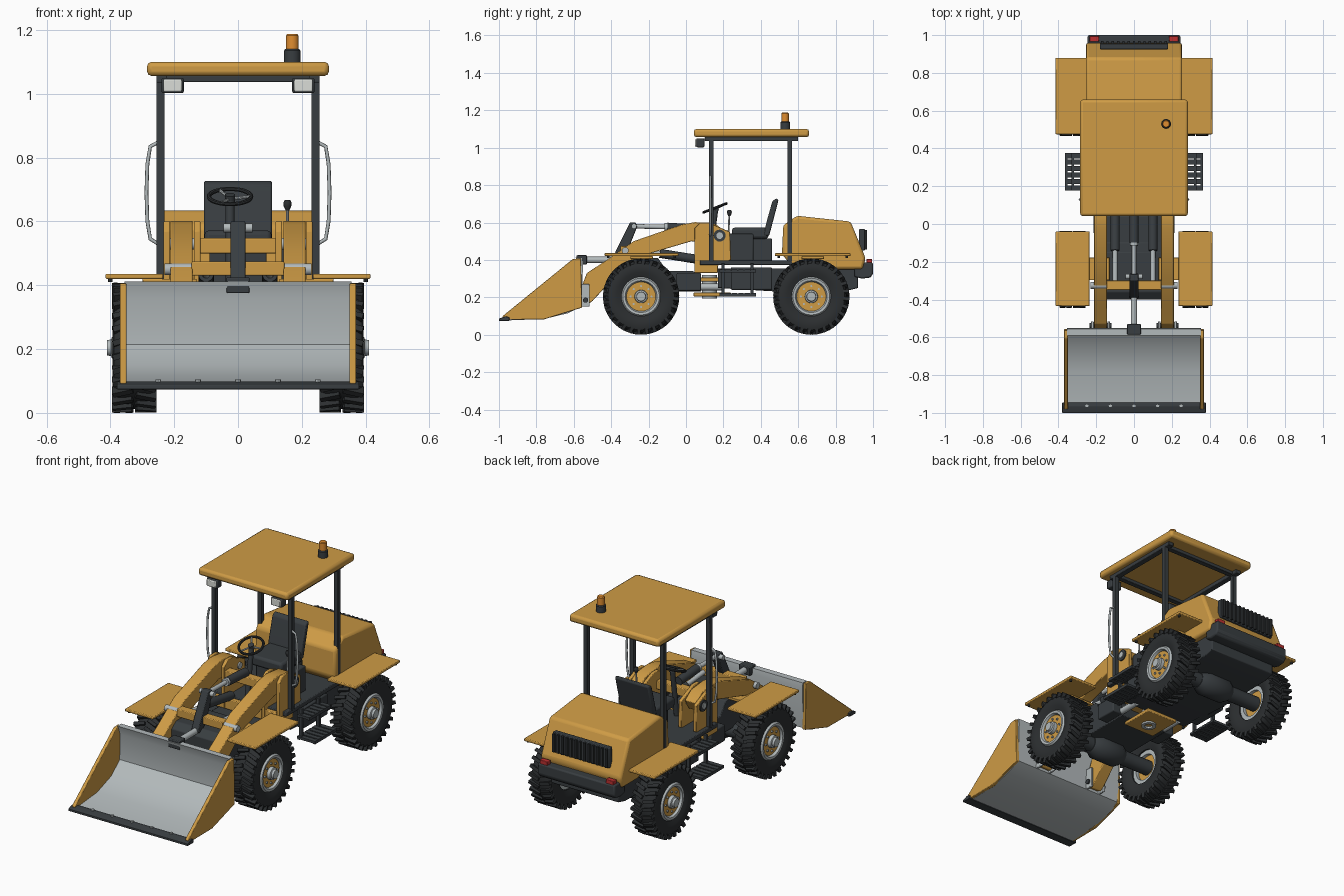
import bpy, bmesh, math
from mathutils import Vector, Matrix

def material(name, c):
    m = bpy.data.materials.new(name)
    m.diffuse_color = (*c, 1)
    return m

YEL = material("yellow_paint", (0.62, 0.33, 0.06))
DARK = material("dark_paint", (0.04, 0.047, 0.052))
RUB = material("rubber", (0.025, 0.028, 0.03))
GREY = material("bare_steel", (0.45, 0.49, 0.5))
LAMP = material("lamp_glass", (0.7, 0.72, 0.68))
ORG = material("beacon_orange", (0.75, 0.27, 0.03))
RED = material("tail_red", (0.5, 0.03, 0.03))

def finish(bm, name, mat, bevel=0, mirror=False):
    bmesh.ops.recalc_face_normals(bm, faces=bm.faces)
    for f in bm.faces:
        f.smooth = True
    for e in bm.edges:
        e.smooth = e.calc_face_angle(0) < 0.6
    me = bpy.data.meshes.new(name)
    bm.to_mesh(me)
    bm.free()
    me.materials.append(mat)
    ob = bpy.data.objects.new(name, me)
    bpy.context.collection.objects.link(ob)
    if bevel:
        b = ob.modifiers.new("bevel", 'BEVEL')
        b.width, b.segments, b.limit_method = bevel, 2, 'ANGLE'
    if mirror:
        ob.modifiers.new("mirror", 'MIRROR').use_mirror_merge = False
    return ob

def add_box(bm, x, y, z):
    lo, hi = Vector((x[0], y[0], z[0])), Vector((x[1], y[1], z[1]))
    bmesh.ops.create_cube(bm, size=1, matrix=Matrix.Translation((lo + hi) / 2) @ Matrix.Diagonal((*(hi - lo), 1)))

def box(name, x, y, z, mat, bevel=0.004, mirror=False):
    bm = bmesh.new()
    add_box(bm, x, y, z)
    return finish(bm, name, mat, bevel, mirror)

def prism(name, pts, x0, x1, mat, bevel=0.004, mirror=False):
    """Extrude a (y, z) outline along x."""
    bm = bmesh.new()
    f = bm.faces.new([bm.verts.new((x0, y, z)) for y, z in pts])
    g = bmesh.ops.extrude_face_region(bm, geom=[f])["geom"]
    bmesh.ops.translate(bm, vec=(x1 - x0, 0, 0), verts=[v for v in g if isinstance(v, bmesh.types.BMVert)])
    return finish(bm, name, mat, bevel, mirror)

def lathe(name, prof, c, axis, mat, n=32, closed=False, mirror=False):
    """Revolve a (radius, height) profile round an axis through c."""
    bm = bmesh.new()
    q = Vector(axis).to_track_quat('Z', 'Y')
    rings = [[bm.verts.new(Vector(c) + q @ Vector((r * math.cos(math.tau * i / n), r * math.sin(math.tau * i / n), h)))
              for i in range(n)] for r, h in prof]
    for a, b in list(zip(rings, rings[1:])) + ([(rings[-1], rings[0])] if closed else []):
        for i in range(n):
            bm.faces.new((a[i], a[(i + 1) % n], b[(i + 1) % n], b[i]))
    if not closed:
        bm.faces.new(rings[0])
        bm.faces.new(rings[-1])
    return finish(bm, name, mat, 0, mirror)

def rod(name, p, q, r, mat, mirror=False, n=20):
    d = Vector(q) - Vector(p)
    return lathe(name, [(r, 0), (r, d.length)], p, d, mat, n, mirror=mirror)

# Wheels: tyre, lugs, rim, disc, hub and bolts
R = 0.204
for end, wy in (("front", -0.24), ("rear", 0.67)):
    half = [(0.10, 0.272), (0.13, 0.26), (0.158, 0.256), (0.178, 0.262), (0.188, 0.275), (0.192, 0.3)]
    tyre = half + [(r, 0.65 - x) for r, x in reversed(half)]
    c = (0, wy, R)
    lathe(end + "_tyre", tyre, c, (1, 0, 0), RUB, 48, True, True)
    bm = bmesh.new()
    for i in range(56):
        s = 1 if i % 2 else -1
        bmesh.ops.create_cube(bm, size=1, matrix=Matrix.Translation(c) @ Matrix.Rotation(math.tau * i / 56, 4, 'X')
                              @ Matrix.Translation((0.325 + s * 0.036, 0, 0.188)) @ Matrix.Rotation(-s * 0.3, 4, 'Z')
                              @ Matrix.Diagonal((0.064, 0.018, 0.031, 1)))
    finish(bm, end + "_tyre_lugs", RUB, 0, True)
    lathe(end + "_rim", [(0.105, 0.28), (0.105, 0.38), (0.098, 0.39), (0.085, 0.388), (0.076, 0.37), (0.076, 0.28)],
          c, (1, 0, 0), GREY, 40, True, True)
    rod(end + "_wheel_disc", (0.3, wy, R), (0.376, wy, R), 0.078, YEL, True, 40)
    lathe(end + "_hub", [(0.036, 0.37), (0.034, 0.395), (0.026, 0.398), (0.024, 0.41)], c, (1, 0, 0), GREY, 24, mirror=True)
    for i in range(8):
        a = math.tau * i / 8
        y, z = wy + 0.056 * math.cos(a), R + 0.056 * math.sin(a)
        rod(end + "_wheel_bolt", (0.37, y, z), (0.384, y, z), 0.006, GREY, True, 6)
    rod(end + "_axle", (-0.3, wy, R), (0.3, wy, R), 0.042, DARK)
    lathe(end + "_differential", [(0.045, -0.11), (0.07, -0.07), (0.07, 0.07), (0.045, 0.11)], c, (1, 0, 0), DARK)

# Fenders
for end, ys, xi in (("front", (-0.435, -0.04), 0.235), ("rear", (0.475, 0.88), 0.235)):
    box(end + "_fender", (xi, 0.415), ys, (0.42, 0.436), YEL, 0.004, True)
    m = sum(ys) / 2
    box(end + "_fender_bracket", (0.13, 0.3), (m - 0.06, m + 0.06), (0.405, 0.42), YEL, 0.003, True)
    for y in (ys[0] + 0.02, ys[1] - 0.02):
        rod(end + "_fender_bolt", (0.4, y, 0.41), (0.4, y, 0.42), 0.007, DARK, True, 8)

# Chassis halves, joint and counterweight
prism("front_chassis", [(-0.4, 0.26), (-0.36, 0.23), (0.08, 0.23), (0.08, 0.3), (0.04, 0.34), (-0.1, 0.34), (-0.15, 0.41),
                        (-0.36, 0.41), (-0.4, 0.38)], -0.15, 0.15, DARK)
box("front_chassis_flank", (0.15, 0.215), (-0.05, 0.08), (0.235, 0.33), DARK, 0.006, True)
prism("rear_chassis", [(0.17, 0.25), (0.5, 0.23), (0.86, 0.235), (0.92, 0.25), (0.92, 0.355), (0.17, 0.355)], -0.215, 0.215, DARK)
for z in (0.205, 0.285):
    box("joint_plate", (-0.1, 0.1), (0.04, 0.24), (z, z + 0.02), YEL)
lathe("joint_pin", [(0.04, 0.195), (0.04, 0.32), (0.022, 0.32), (0.022, 0.195)], (0, 0.125, 0), (0, 0, 1), GREY, closed=True)
rod("steering_cylinder", (0.15, 0.0, 0.255), (0.15, 0.2, 0.255), 0.018, GREY, True)
prism("counterweight", [(0.9, 0.31), (0.94, 0.3), (0.985, 0.305), (1, 0.325), (1, 0.385), (0.9, 0.385)], -0.245, 0.245, DARK, 0.008)
box("tail_light", (0.185, 0.235), (0.965, 0.995), (0.375, 0.405), RED, 0.003, True)

# Engine hood and grille
prism("engine_hood", [(0.513, 0.43), (0.52, 0.585), (0.593, 0.636), (0.88, 0.605), (0.96, 0.41), (0.945, 0.35), (0.58, 0.35)],
      -0.255, 0.255, YEL, 0.014)
box("grille_panel", (-0.18, 0.18), (0.925, 0.956), (0.45, 0.565), DARK, 0.004)
bm = bmesh.new()
for i in range(13):
    x = -0.168 + i * 0.028
    add_box(bm, (x - 0.006, x + 0.006), (0.955, 0.968), (0.455, 0.56))
finish(bm, "grille_slats", RUB)

# Floor and side steps
box("cab_floor", (-0.255, 0.255), (0.075, 0.57), (0.372, 0.398), DARK)
for z, xo in ((0.208, 0.365), (0.335, 0.33)):
    bm = bmesh.new()
    for i in range(6):
        y = 0.178 + i * 0.034
        add_box(bm, (0.25, xo), (y, y + 0.027), (z, z + 0.014))
    for x in (0.255, xo - 0.012):
        add_box(bm, (x, x + 0.012), (0.178, 0.375), (z - 0.003, z + 0.012))
    finish(bm, "step_tread", DARK, 0, True)
for y in (0.19, 0.345):
    box("step_hanger", (0.255, 0.275), (y, y + 0.016), (0.21, 0.38), DARK, 0.002, True)
box("side_tank", (0.2, 0.25), (0.24, 0.46), (0.24, 0.36), DARK, 0.006, True)

# Canopy posts, roof, lamps, beacon and grab rails
for y in (0.135, 0.555):
    box("canopy_post", (0.23, 0.256), (y - 0.013, y + 0.013), (0.39, 1.05), DARK, 0.003, True)
box("roof_side_rail", (0.222, 0.256), (0.1, 0.6), (1.035, 1.058), DARK, 0.003, True)
for y in (0.12, 0.54):
    box("roof_cross_rail", (-0.23, 0.23), (y, y + 0.03), (1.037, 1.058), DARK, 0.003)
box("roof", (-0.285, 0.285), (0.042, 0.658), (1.056, 1.1), YEL, 0.014)
box("work_lamp_housing", (0.17, 0.24), (0.055, 0.098), (1.002, 1.05), DARK, 0.006, True)
box("work_lamp_glass", (0.176, 0.234), (0.047, 0.06), (1.007, 1.045), LAMP, 0.004, True)
lathe("beacon_base", [(0.026, 1.095), (0.026, 1.135), (0.022, 1.14)], (0.17, 0.53, 0), (0, 0, 1), DARK)
lathe("beacon_lens", [(0.02, 1.138), (0.02, 1.182), (0.016, 1.187)], (0.17, 0.53, 0), (0, 0, 1), ORG)
rail = [(0.25, 0.53), (0.275, 0.545), (0.284, 0.6), (0.287, 0.69), (0.284, 0.78), (0.275, 0.835), (0.25, 0.848)]
cu = bpy.data.curves.new("grab_rail", 'CURVE')
cu.dimensions, cu.bevel_depth, cu.bevel_resolution = '3D', 0.006, 2
cu.materials.append(GREY)
sp = cu.splines.new('POLY')
sp.points.add(len(rail) - 1)
for p, (x, z) in zip(sp.points, rail):
    p.co = (x, 0.13, z, 1)
ob = bpy.data.objects.new("grab_rail", cu)
bpy.context.collection.objects.link(ob)
ob.modifiers.new("mirror", 'MIRROR')

# Seat, steering wheel and lever
box("seat_base", (-0.09, 0.09), (0.29, 0.46), (0.395, 0.515), DARK, 0.006)
box("seat_cushion", (-0.105, 0.105), (0.245, 0.44), (0.513, 0.572), DARK, 0.014)
prism("seat_back", [(0.415, 0.53), (0.445, 0.53), (0.495, 0.72), (0.485, 0.73), (0.462, 0.715), (0.43, 0.6)], -0.107, 0.107, DARK, 0.008)
sc, sa = Vector((-0.025, 0.155, 0.678)), Vector((0, -0.36, 0.93)).normalized()
lathe("steering_wheel", [(0.066 + 0.007 * math.cos(math.tau * i / 8), 0.007 * math.sin(math.tau * i / 8)) for i in range(8)],
      sc, sa, RUB, 36, True)
for i in range(3):
    d = sa.to_track_quat('Z', 'Y') @ Vector((math.cos(2.1 * i), math.sin(2.1 * i), 0)) * 0.064
    rod("steering_spoke", sc - sa * 0.008, sc + d, 0.005, GREY, n=8)
rod("steering_hub", sc - sa * 0.02, sc + sa * 0.006, 0.016, DARK)
rod("steering_column", (-0.025, 0.12, 0.39), sc - sa * 0.01, 0.014, DARK)
rod("control_lever", (0.155, 0.22, 0.395), (0.155, 0.232, 0.645), 0.005, GREY, n=10)
lathe("lever_knob", [(0.006, 0.635), (0.012, 0.648), (0.013, 0.658), (0.008, 0.668)], (0.155, 0.232, 0), (0, 0, 1), RUB, 16)
box("control_console", (0.13, 0.18), (0.2, 0.36), (0.395, 0.54), DARK, 0.006)

# Loader tower with cross members
for x in (0.118, 0.213):
    prism("tower_plate", [(0.045, 0.33), (0.045, 0.57), (0.075, 0.6), (0.12, 0.6), (0.235, 0.55), (0.24, 0.4), (0.17, 0.37), (0.17, 0.33)],
          x, x + 0.02, YEL, 0.003, True)
box("tower_cross_beam", (-0.125, 0.125), (0.05, 0.1), (0.5, 0.548), YEL)
box("tower_lower_beam", (-0.215, 0.215), (0.05, 0.16), (0.33, 0.39), YEL)
rod("arm_pivot_pin", (0.11, 0.18, 0.53), (0.245, 0.18, 0.53), 0.018, GREY, True)
rod("arm_pivot_boss", (0.23, 0.18, 0.53), (0.24, 0.18, 0.53), 0.032, DARK, True)

# Lift arms and lift cylinders
prism("lift_arm", [(0.215, 0.55), (0.16, 0.59), (0.05, 0.602), (-0.02, 0.59), (-0.28, 0.5), (-0.43, 0.395), (-0.53, 0.33), (-0.572, 0.22),
                   (-0.57, 0.17), (-0.535, 0.155), (-0.5, 0.18), (-0.38, 0.31), (-0.26, 0.415), (0.03, 0.5), (0.18, 0.49)],
      0.142, 0.212, YEL, 0.004, True)
box("arm_cross_tube", (-0.145, 0.145), (-0.35, -0.3), (0.43, 0.475), YEL)
rod("lift_cylinder", (0.1, 0.08, 0.4), (0.1, -0.14, 0.435), 0.024, DARK, True)
rod("lift_rod", (0.1, -0.14, 0.435), (0.1, -0.31, 0.45), 0.013, GREY, True)
rod("arm_side_pin", (0.13, -0.325, 0.45), (0.23, -0.325, 0.45), 0.018, GREY, True)

# Tilt linkage
rod("tilt_cylinder", (0, 0.07, 0.565), (0, -0.1, 0.575), 0.024, DARK)
rod("tilt_gland", (0, -0.03, 0.571), (0, -0.115, 0.576), 0.022, GREY)
rod("tilt_rod", (0, -0.11, 0.576), (0, -0.28, 0.58), 0.012, GREY)
prism("tilt_rocker", [(-0.3, 0.6), (-0.268, 0.6), (-0.262, 0.575), (-0.32, 0.43), (-0.37, 0.385), (-0.395, 0.4), (-0.37, 0.46)],
      -0.023, 0.023, DARK)
rod("rocker_pin", (-0.045, -0.278, 0.58), (0.045, -0.278, 0.58), 0.014, GREY)
rod("bucket_link", (0, -0.38, 0.4), (0, -0.57, 0.4), 0.017, GREY)
box("bucket_link_bracket", (-0.036, 0.036), (-0.585, -0.53), (0.375, 0.425), DARK)

# Bucket: shell, cheeks, cutting edge, hinge ears
outer = [(-0.97, 0.076), (-0.76, 0.084), (-0.63, 0.115), (-0.56, 0.15), (-0.55, 0.38), (-0.555, 0.412)]
inner = [(-0.59, 0.412), (-0.572, 0.36), (-0.575, 0.215), (-0.65, 0.15), (-0.78, 0.105), (-0.97, 0.088)]
prism("bucket_shell", outer + inner, -0.355, 0.355, GREY, 0)
prism("bucket_cheek", [(-0.98, 0.08), (-0.76, 0.082), (-0.556, 0.145), (-0.562, 0.408), (-0.605, 0.405), (-0.98, 0.1)],
      0.35, 0.37, YEL, 0.003, True)
prism("bucket_cutting_edge", [(-1, 0.074), (-0.945, 0.074), (-0.945, 0.094), (-0.965, 0.098), (-1, 0.086)], -0.38, 0.38, DARK, 0.002)
for x in (-0.25, -0.125, 0, 0.125, 0.25):
    rod("edge_bolt", (x, -0.962, 0.09), (x, -0.962, 0.104), 0.009, GREY, n=8)
for x in (0.127, 0.213):
    box("bucket_hinge_ear", (x, x + 0.014), (-0.565, -0.515), (0.15, 0.27), GREY, 0.004, True)
rod("bucket_hinge_pin", (0.118, -0.537, 0.185), (0.236, -0.537, 0.185), 0.014, DARK, True)
